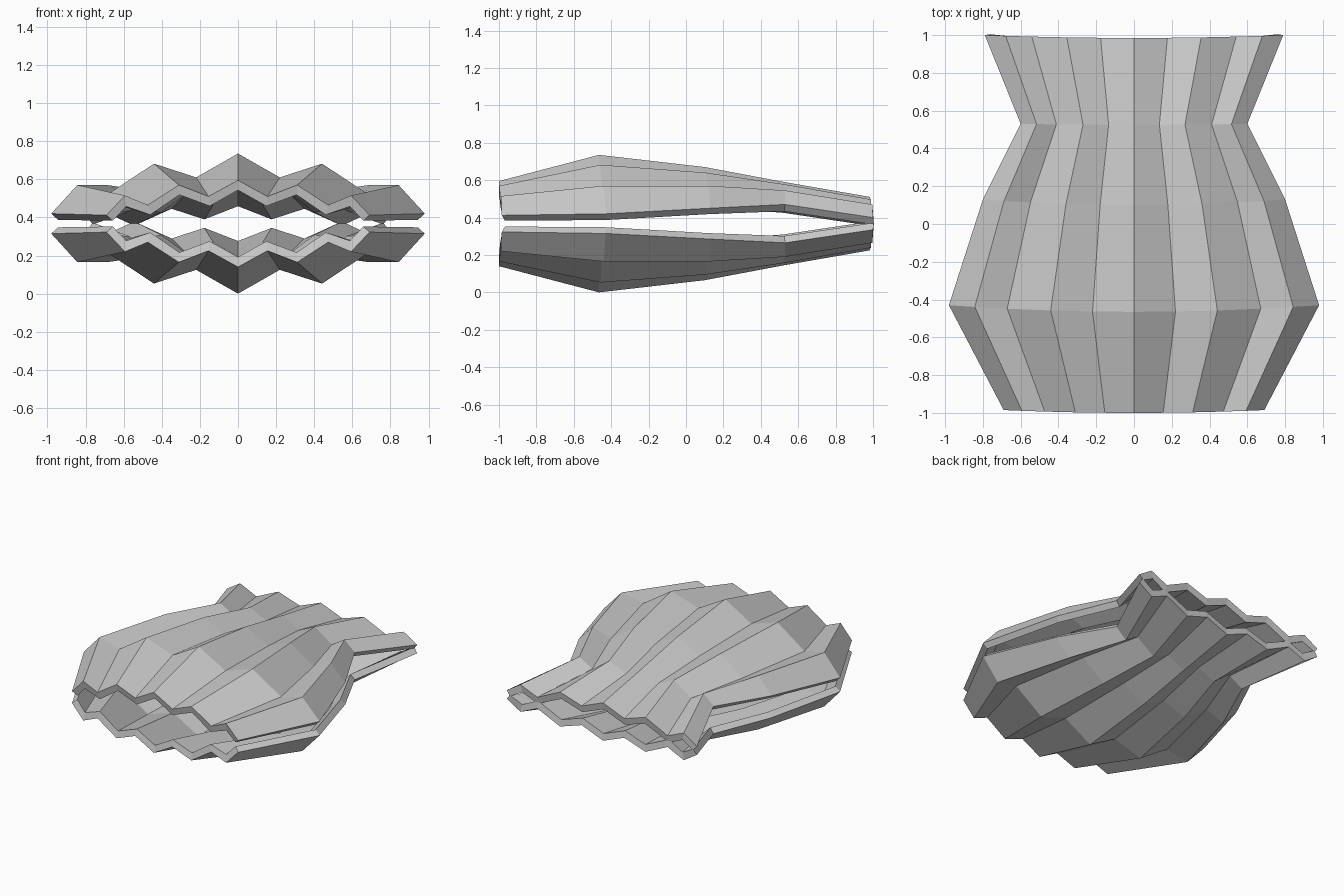
import bpy

if "Cube" in bpy.data.objects:
    bpy.data.objects.remove(bpy.data.objects["Cube"])

MID = 0.3675                                   # plane between the two shells
SPREAD = [0, 0.224, 0.45, 0.685, 0.86, 1.0]    # crease positions, centre to rim

# stations: y at centre, y at rim, half width, crease heights from centre to rim
STATIONS = [
    (-1.00, -0.985, 0.69, [0.595, 0.51, 0.57, 0.465, 0.515, 0.412]),
    (-0.465, -0.43, 0.98, [0.735, 0.61, 0.682, 0.53, 0.57, 0.42]),
    (0.10, 0.13, 0.80, [0.67, 0.57, 0.64, 0.51, 0.57, 0.45]),
    (0.525, 0.53, 0.60, [0.59, 0.515, 0.578, 0.48, 0.545, 0.47]),
    (0.985, 1.00, 0.79, [0.51, 0.44, 0.497, 0.41, 0.47, 0.40]),
]


def pleated_shell(name, side):
    """Zigzag sheet lofted through the stations; side is +1 upper, -1 lower."""
    verts, faces = [], []
    n = 2 * len(SPREAD) - 1
    for y0, y1, half, heights in STATIONS:
        for i in range(n):
            k = i - len(SPREAD) + 1
            s = SPREAD[abs(k)]
            x = half * s * (1 if k > 0 else -1)
            z = MID + side * (heights[abs(k)] - MID)
            verts.append((x, y0 + (y1 - y0) * s ** 2, z))
    for r in range(len(STATIONS) - 1):
        for i in range(n - 1):
            a = r * n + i
            f = (a, a + 1, a + n + 1, a + n)
            faces.append(f if side > 0 else f[::-1])
    mesh = bpy.data.meshes.new(name)
    mesh.from_pydata(verts, [], faces)
    obj = bpy.data.objects.new(name, mesh)
    bpy.context.collection.objects.link(obj)
    # wall thickness, grown inward
    mod = obj.modifiers.new("wall", "SOLIDIFY")
    mod.thickness = 0.047
    mod.offset = -1
    mod.use_even_offset = True
    return obj


pleated_shell("upper_shell", 1)
pleated_shell("lower_shell", -1)
